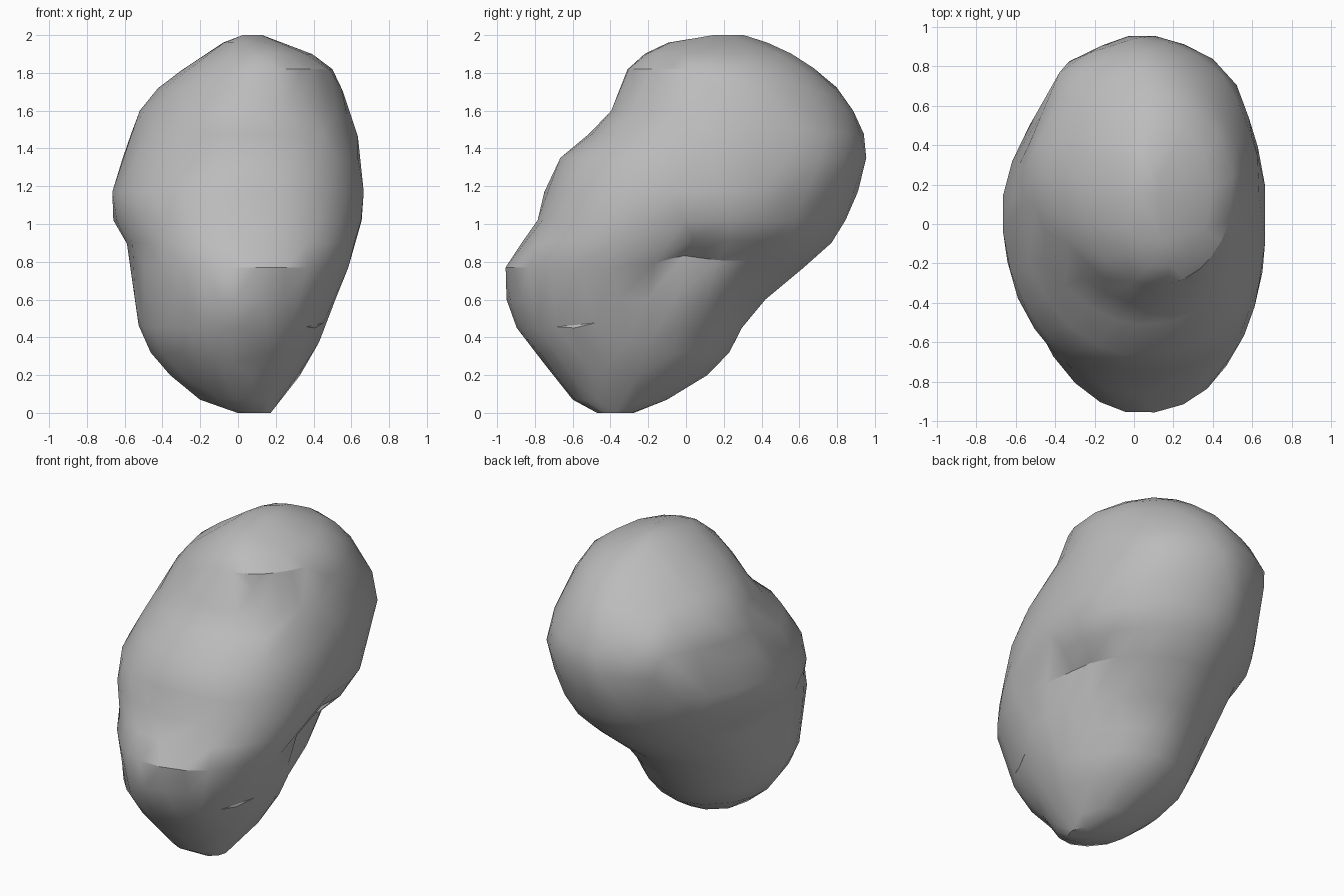
import bpy
import bmesh
import math
from mathutils import Vector

default_cube = bpy.data.objects.get("Cube")
if default_cube:
    bpy.data.objects.remove(default_cube, do_unlink=True)

# Level outlines of the rock: height, front, back, right, left
LEVELS = [
    (0.0, -0.47, -0.27, 0.0, 0.17),
    (0.07, -0.6, -0.1, -0.2, 0.23),
    (0.2, -0.7, 0.11, -0.36, 0.33),
    (0.32, -0.8, 0.23, -0.46, 0.4),
    (0.45, -0.9, 0.3, -0.52, 0.46),
    (0.6, -0.95, 0.42, -0.55, 0.52),
    (0.77, -0.96, 0.63, -0.57, 0.6),
    (0.9, -0.87, 0.77, -0.59, 0.65),
    (1.02, -0.79, 0.85, -0.66, 0.67),
    (1.17, -0.75, 0.91, -0.67, 0.67),
    (1.35, -0.67, 0.96, -0.61, 0.65),
    (1.48, -0.51, 0.94, -0.57, 0.63),
    (1.6, -0.4, 0.89, -0.52, 0.59),
    (1.72, -0.35, 0.8, -0.42, 0.55),
    (1.82, -0.31, 0.68, -0.29, 0.5),
    (1.9, -0.22, 0.56, -0.17, 0.39),
    (1.96, -0.1, 0.43, -0.08, 0.23),
    (2.0, 0.12, 0.3, 0.02, 0.13),
]
SEGMENTS = 26

# Corner sharpness by height: below one is fuller, above one is leaner
KNOTS = (0.0, 0.6, 0.9, 1.1, 1.4, 1.7, 2.0)
CORNERS = {
    ("left", "back"): (1.1, 1.12, 1.02, 0.95, 0.95, 1.1, 1.1),
    ("right", "back"): (1.0, 1.0, 1.1, 1.2, 1.22, 1.15, 1.1),
    ("right", "front"): (1.1, 1.3, 0.95, 0.9, 1.1, 1.1, 1.05),
    ("left", "front"): (0.95, 0.95, 0.82, 0.74, 0.86, 0.95, 0.95),
}

# Local hollows (negative) and swellings (positive): place, reach, depth
FEATURES = [
    ((0.58, -0.02, 0.79), 0.17, -0.13),
    ((0.48, 0.28, 0.8), 0.15, -0.07),
    ((0.5, 0.1, 0.6), 0.13, 0.04),
    ((0.45, 0.75, 1.35), 0.14, 0.03),
    ((-0.36, 0.8, 1.45), 0.17, 0.08),
    ((0.22, -0.75, 0.35), 0.12, 0.02),
]


def corner_power(side, end, z):
    values = CORNERS[side, end]
    for i in range(len(KNOTS) - 1):
        if z <= KNOTS[i + 1]:
            t = (z - KNOTS[i]) / (KNOTS[i + 1] - KNOTS[i])
            return values[i] + t * (values[i + 1] - values[i])
    return values[-1]


def signed_power(value, power):
    return math.copysign(abs(value) ** power, value)


def ring_point(level, angle):
    """Point on a rounded outline whose four corners differ in fullness."""
    z, front, back, right, left = level
    c, s = math.cos(angle), math.sin(angle)
    power = corner_power("left" if c > 0 else "right", "back" if s > 0 else "front", z)
    x = (left + right) / 2 + (left - right) / 2 * signed_power(c, power)
    y = (front + back) / 2 + (back - front) / 2 * signed_power(s, power)
    return Vector((x, y, z))


# Rock body: loft the outlines and close both ends
bm = bmesh.new()
rings = []
for row, level in enumerate(LEVELS):
    twist = 0.5 * (row % 2)
    rings.append([
        bm.verts.new(ring_point(level, math.tau * (i + twist) / SEGMENTS))
        for i in range(SEGMENTS)
    ])
for row, (low, high) in enumerate(zip(rings, rings[1:])):
    for i in range(SEGMENTS):
        j = (i + 1) % SEGMENTS
        if row % 2:
            bm.faces.new((low[i], high[j], high[i]))
            bm.faces.new((low[i], low[j], high[j]))
        else:
            bm.faces.new((low[i], low[j], high[i]))
            bm.faces.new((low[j], high[j], high[i]))
bm.faces.new(reversed(rings[0]))
bm.faces.new(rings[-1])
bmesh.ops.recalc_face_normals(bm, faces=bm.faces)

# Press in the hollows and raise the swellings
bm.normal_update()
offsets = []
for vert in bm.verts:
    shift = sum(
        depth * math.exp(-((vert.co - Vector(place)).length / reach) ** 2)
        for place, reach, depth in FEATURES
    )
    offsets.append(vert.normal * shift)
for vert, offset in zip(bm.verts, offsets):
    vert.co += offset

mesh = bpy.data.meshes.new("rock_body")
bm.to_mesh(mesh)
bm.free()
rock = bpy.data.objects.new("rock_body", mesh)
bpy.context.collection.objects.link(rock)

# Irregular triangle facets
facets = rock.modifiers.new("facets", "DECIMATE")
facets.ratio = 0.65

# Plain stone colour
stone = bpy.data.materials.new("grey_stone")
stone.use_nodes = True
colour = (0.5, 0.5, 0.5, 1.0)
stone.diffuse_color = colour
stone.node_tree.nodes["Principled BSDF"].inputs["Base Color"].default_value = colour
mesh.materials.append(stone)

bpy.context.view_layer.objects.active = rock
rock.select_set(True)
bpy.ops.object.modifier_apply(modifier=facets.name)
bpy.ops.object.shade_smooth_by_angle(angle=math.radians(30))
